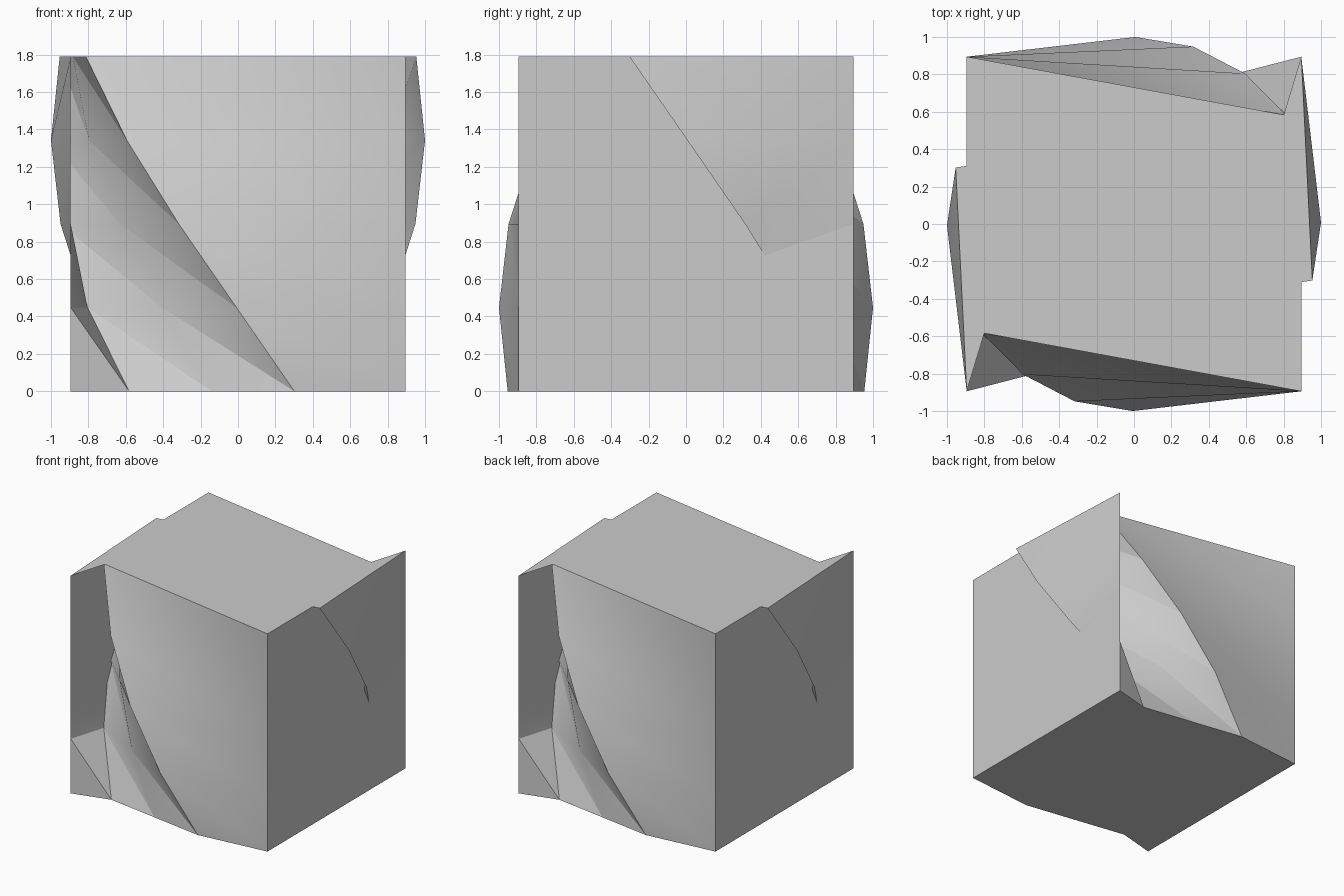
import bpy, bmesh, math

if "Cube" in bpy.data.objects:
    bpy.data.objects.remove(bpy.data.objects["Cube"])

H = 0.8944       # half side of the block
N = 4            # segments along each side
STEP = 2 * H / N

bm = bmesh.new()
grid = {}


def vert(i, j, k):
    """Block grid point; every column between the two side walls is twisted."""
    if (i, j, k) not in grid:
        x, y, z = -H + i * STEP, -H + j * STEP, k * STEP
        if 0 < i < N:
            a = math.radians(-9 - 18 * k)
            x, y = (x * math.cos(a) - y * math.sin(a),
                    x * math.sin(a) + y * math.cos(a))
        grid[i, j, k] = bm.verts.new((x, y, z))
    return grid[i, j, k]


def panel(place, rising):
    """Triangulated square panel; place(u, v) returns a grid point."""
    for u in range(N):
        for v in range(N):
            a, b = place(u, v), place(u + 1, v)
            c, d = place(u + 1, v + 1), place(u, v + 1)
            tris = ((a, b, c), (a, c, d)) if rising else ((a, b, d), (b, c, d))
            for t in tris:
                bm.faces.new(t).smooth = True


# twisted front and back
panel(lambda u, v: vert(u, 0, v), False)
panel(lambda u, v: vert(N - u, N, v), False)
# flat right and left walls
panel(lambda u, v: vert(N, u, v), False)
panel(lambda u, v: vert(0, N - u, v), False)
# top and bottom
panel(lambda u, v: vert(u, v, N), True)
panel(lambda u, v: vert(v, u, 0), True)

mesh = bpy.data.meshes.new("twisted_block")
bm.to_mesh(mesh)
bm.free()

block = bpy.data.objects.new("twisted_block", mesh)
bpy.context.collection.objects.link(block)

grey = bpy.data.materials.new("light_grey")
grey.diffuse_color = (0.6, 0.6, 0.6, 1)
grey.use_nodes = True
grey.node_tree.nodes["Principled BSDF"].inputs["Base Color"].default_value = grey.diffuse_color
mesh.materials.append(grey)

# smooth twist, sharp edges
bpy.context.view_layer.objects.active = block
block.select_set(True)
bpy.ops.object.shade_smooth_by_angle(angle=math.radians(30))
